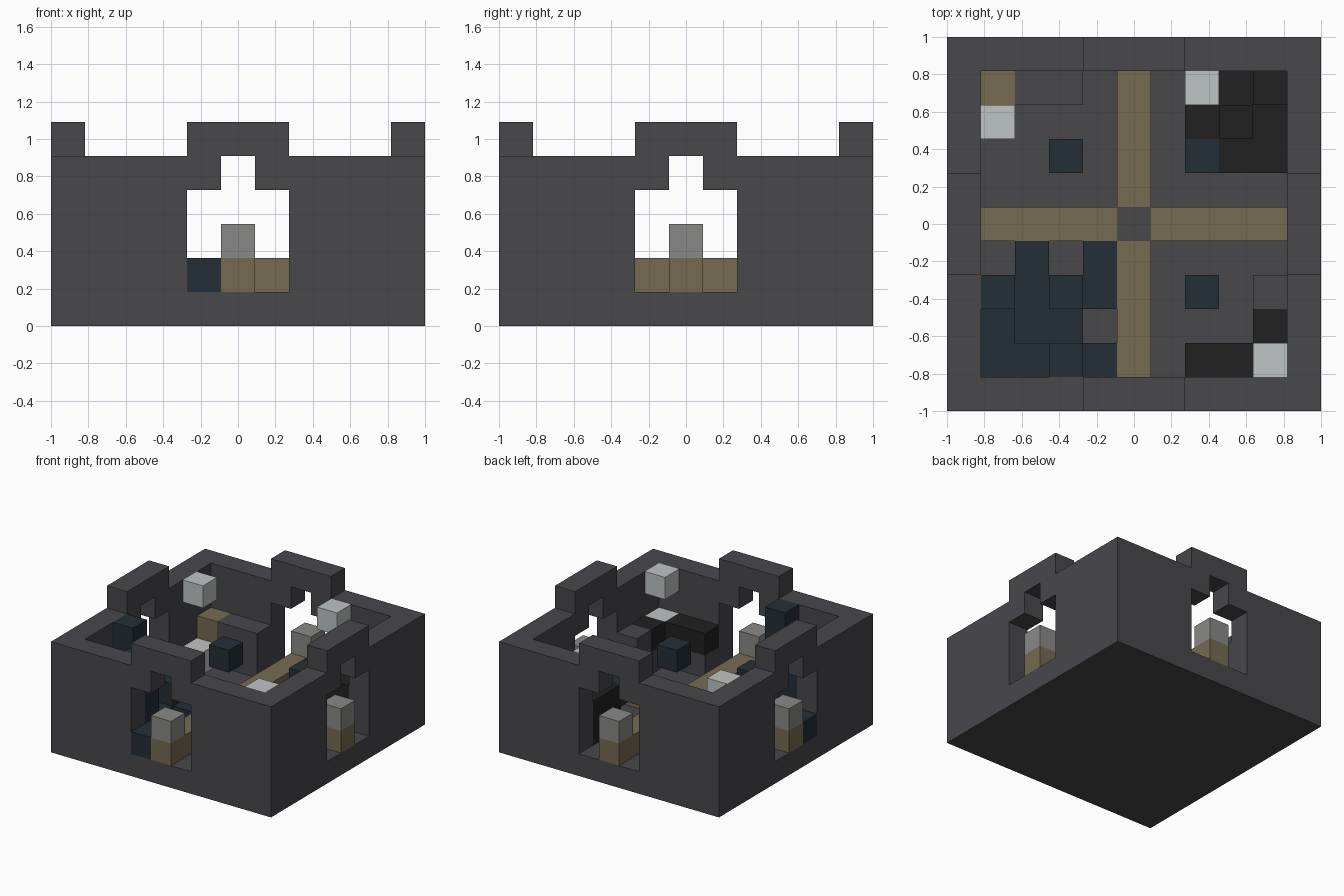
import bpy
import bmesh
from mathutils import Vector

N = 11            # cells along each side
U = 2 / N         # size of one cell
MID = N // 2

cube = bpy.data.objects.get("Cube")
if cube:
    bpy.data.objects.remove(cube, do_unlink=True)


def material(name, color):
    m = bpy.data.materials.new(name)
    m.use_nodes = True
    rgba = (*color, 1)
    m.diffuse_color = rgba
    m.node_tree.nodes["Principled BSDF"].inputs["Base Color"].default_value = rgba
    return m


stone = material("dark stone", (0.065, 0.063, 0.071))
wood = material("tan wood", (0.18, 0.145, 0.085))
water = material("deep blue", (0.017, 0.028, 0.039))
coal = material("coal black", (0.0155, 0.0155, 0.0155))
pale = material("pale grey", (0.52, 0.55, 0.55))
grey = material("mid grey", (0.25, 0.25, 0.24))


def block(x, y, z):
    """Set of cells filling inclusive ranges; a single number is one cell."""
    spans = [(a, a) if isinstance(a, int) else a for a in (x, y, z)]
    xs, ys, zs = [range(a, b + 1) for a, b in spans]
    return {(i, j, k) for i in xs for j in ys for k in zs}


def build(name, mat, cells):
    """Mesh the outer skin of a set of cells, with flat areas merged."""
    bm = bmesh.new()
    for c in cells:
        for axis in range(3):
            for side in (0, 1):
                n = list(c)
                n[axis] += 2 * side - 1
                if tuple(n) in cells:
                    continue
                a, b = (axis + 1) % 3, (axis + 2) % 3
                ring = []
                for da, db in ((0, 0), (1, 0), (1, 1), (0, 1)):
                    p = Vector(c)
                    p[axis] += side
                    p[a] += da
                    p[b] += db
                    ring.append(bm.verts.new((p.x * U - 1, p.y * U - 1, p.z * U)))
                bm.faces.new(ring if side else ring[::-1])
    bmesh.ops.remove_doubles(bm, verts=bm.verts, dist=U / 100)
    bmesh.ops.dissolve_limit(bm, angle_limit=0.01, verts=bm.verts, edges=bm.edges)
    me = bpy.data.meshes.new(name)
    bm.to_mesh(me)
    bm.free()
    me.materials.append(mat)
    ob = bpy.data.objects.new(name, me)
    bpy.context.collection.objects.link(ob)
    return ob


E = N - 1                    # last cell index
FULL = (0, E)
WIN = (MID - 1, MID + 1)     # width of windows and battlements

# Walls: hollow box with a stepped window and a battlement on each side
walls = block(FULL, FULL, (0, 4)) - block((1, E - 1), (1, E - 1), (1, 4))
for side in (0, E):
    walls -= block(WIN, side, (1, 3)) | block(side, WIN, (1, 3))
    walls -= block(MID, side, 4) | block(side, MID, 4)
    walls |= block(WIN, side, 5) | block(side, WIN, 5)
build("walls_and_floor", stone, walls)

# Cross of beams meeting at a centre stone, with a post in each window
build("centre_stone", stone, block(MID, MID, 1))
for label, lo, hi, end in (("low", 0, MID - 1, 0), ("high", MID + 1, E, E)):
    build(f"beam_x_{label}", wood, block((lo, hi), MID, 1))
    build(f"beam_y_{label}", wood, block(MID, (lo, hi), 1))
    build(f"post_x_{label}", grey, block(end, MID, 2))
    build(f"post_y_{label}", grey, block(MID, end, 2))

# Four floating blocks around the centre
for i in (3, 7):
    for j in (3, 7):
        build(f"floating_block_{i}_{j}", water, block(i, j, 2))

# Front left corner: pool with two tall falls
pool = block((1, 2), (1, 2), 1) | block((2, 3), 2, 1) | block(2, (3, 4), 1)
pool |= block(4, (0, 1), 1) | block(4, (3, 4), 1) | block(0, 4, 1)
pool |= block((1, 2), 1, 2) | block(1, 2, 2)
pool |= block(3, 1, (1, 4)) | block(1, 3, (1, 4))
build("pool", water, pool)

# Back left corner: chest, bench and lamps
build("chest", wood, block(1, 9, (1, 2)))
build("bench", stone, block((2, 3), 9, (1, 2)))
build("low_lamp", pale, block(1, 8, 1))
build("left_lamp", pale, block(1, 8, 4))

# Front right corner: counter with stove blocks
build("counter", stone, block((7, 9), 1, 1) | block(9, (2, 3), 1) | block(9, 3, 2))
build("stove", coal, block((7, 8), 1, 2) | block(9, 2, 2))
build("counter_lamp", pale, block(9, 1, 2))
build("right_lamp", pale, block(9, 1, 4))

# Back right corner: stepped coal heap
heap = block((7, 9), (8, 9), (1, 2)) | block((8, 9), 7, (1, 2))
heap |= block(9, 9, 3) | block(8, 8, 3)
build("coal_heap", coal, heap)
build("back_lamp", pale, block(7, 9, 4))
